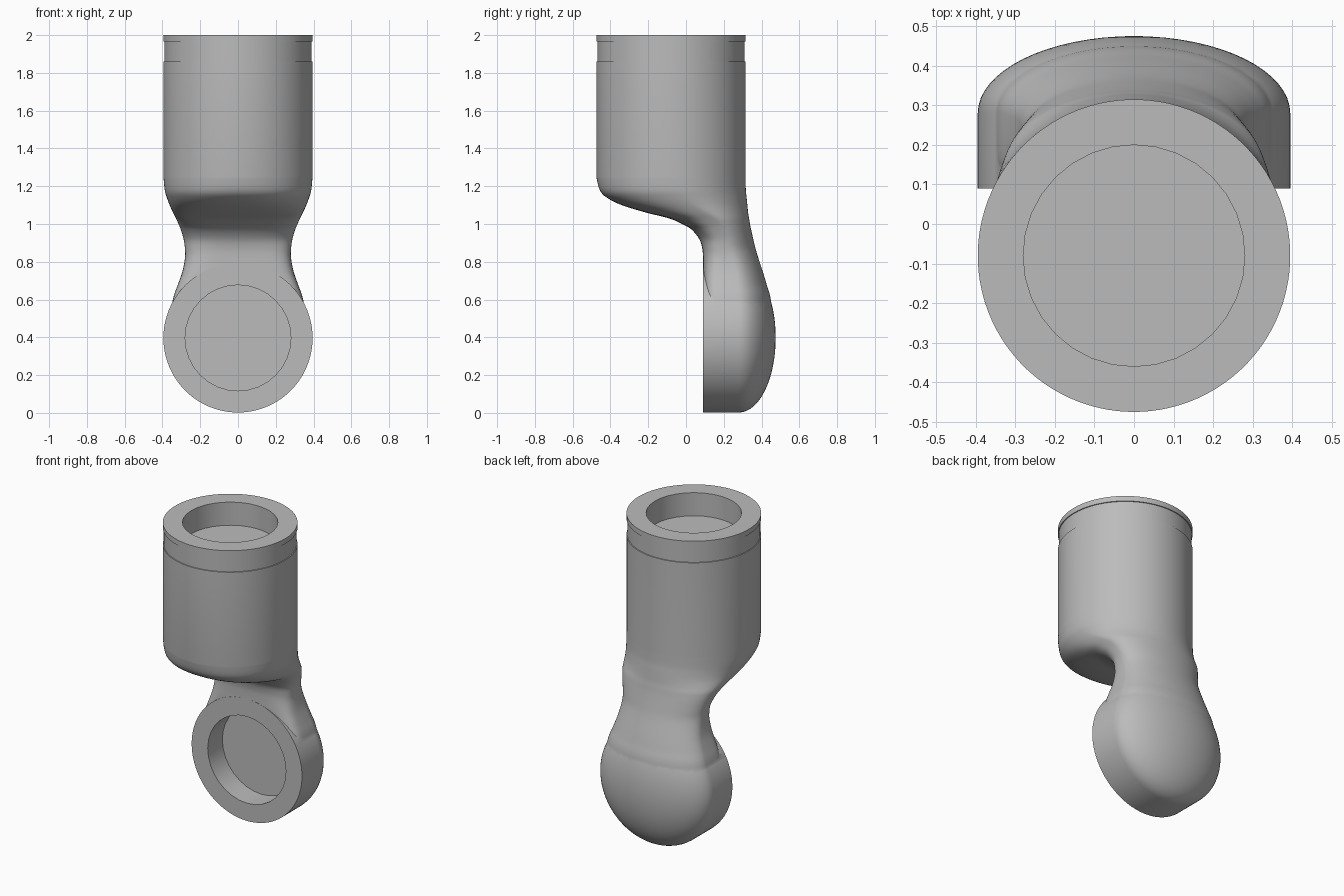
import bpy, bmesh, math
from mathutils import Matrix, Vector

if "Cube" in bpy.data.objects:
    bpy.data.objects.remove(bpy.data.objects["Cube"])

R, CY = 0.395, -0.08        # barrel radius and axis
KNOB_Z, FACE_Y = 0.397, 0.09  # knob axis height and flat face

grey = bpy.data.materials.new("plain grey")
grey.use_nodes = True
colour = (0.5, 0.5, 0.5, 1)
grey.diffuse_color = colour
grey.node_tree.nodes["Principled BSDF"].inputs["Base Color"].default_value = colour


def make(name, bm):
    bmesh.ops.recalc_face_normals(bm, faces=bm.faces)
    mesh = bpy.data.meshes.new(name)
    bm.to_mesh(mesh)
    bm.free()
    mesh.materials.append(grey)
    ob = bpy.data.objects.new(name, mesh)
    bpy.context.collection.objects.link(ob)
    return ob


def loft(name, rings):
    """Skin a list of closed rings and cap both ends."""
    bm = bmesh.new()
    loops = [[bm.verts.new(p) for p in ring] for ring in rings]
    n = len(loops[0])
    for a, b in zip(loops, loops[1:]):
        for i in range(n):
            j = (i + 1) % n
            bm.faces.new((a[i], a[j], b[j], b[i]))
    bm.faces.new(loops[0])
    bm.faces.new(loops[-1])
    return make(name, bm)


def section(z, w, front, mid, back, power, n=96):
    """Rounded outline: elliptic at the back, boxier at the front."""
    ring = []
    for i in range(n):
        t = math.tau * (i + 0.5) / n
        c, s = math.cos(t), math.sin(t)
        e = 2 / power if s < 0 else 1
        depth = mid - front if s < 0 else back - mid
        ring.append((w * math.copysign(abs(c) ** e, c),
                     mid + depth * math.copysign(abs(s) ** e, s), z))
    return ring


def smooth_stations(rows, steps=4):
    """Catmull-Rom interpolation through the stations."""
    pts = [Vector(r) for r in rows]
    pts = [pts[0]] + pts + [pts[-1]]
    out = []
    for a, b, c, d in zip(pts, pts[1:], pts[2:], pts[3:]):
        for k in range(steps):
            t = k / steps
            out.append(b + 0.5 * t * (c - a + t * (2 * a - 5 * b + 4 * c - d
                                                   + t * (3 * (b - c) + d - a))))
    return out + [pts[-1]]


# Neck and shoulder stations: height, half width, front, widest, back, power
stations = [
    (0.45, 0.37, 0.10, 0.28, 0.46, 8),
    (0.60, 0.345, 0.096, 0.28, 0.449, 7),
    (0.68, 0.318, 0.093, 0.27, 0.427, 6),
    (0.75, 0.294, 0.091, 0.26, 0.406, 5),
    (0.82, 0.281, 0.09, 0.24, 0.383, 4),
    (0.87, 0.281, 0.086, 0.22, 0.368, 3.4),
    (0.92, 0.288, 0.07, 0.21, 0.356, 3),
    (0.97, 0.303, 0.03, 0.19, 0.345, 3),
    (1.00, 0.315, -0.02, 0.17, 0.339, 3),
    (1.03, 0.329, -0.09, 0.14, 0.334, 2.9),
    (1.06, 0.344, -0.21, 0.09, 0.329, 2.7),
    (1.10, 0.362, -0.34, 0.02, 0.325, 2.4),
    (1.14, 0.377, -0.42, -0.03, 0.321, 2.2),
    (1.18, 0.388, -0.457, -0.06, 0.317, 2.1),
    (1.25, R, CY - R, CY, CY + R, 2),
]
rings = [section(*s) for s in smooth_stations(stations)]

# Barrel with a shallow band groove below the rim
for z, r in ((1.86, R), (1.861, R - 0.005), (1.965, R - 0.005), (1.966, R), (2, R)):
    rings.append(section(z, r, CY - r, CY, CY + r, 2))
body = loft("arm_link", rings)

# Domed knob, turned about the front-back axis
profile = [(FACE_Y, R)]
for k in range(16):
    t = math.pi / 2 * k / 16
    profile.append((0.28 + 0.195 * math.sin(t), R * math.cos(t)))
profile.append((0.475, 0.012))
knob = loft("knob", [[(r * math.cos(math.tau * i / 80), y,
                       KNOB_Z + r * math.sin(math.tau * i / 80))
                      for i in range(80)] for y, r in profile])


def socket_cutter(name, centre, tilt):
    bm = bmesh.new()
    bmesh.ops.create_cone(bm, cap_ends=True, segments=32, radius1=0.28, radius2=0.28,
                          depth=0.3, matrix=Matrix.Translation(centre)
                          @ Matrix.Rotation(tilt, 4, 'X'))
    return make(name, bm)


top_socket = socket_cutter("top_socket_cutter", (0, CY, 2), 0)
front_socket = socket_cutter("front_socket_cutter", (0, FACE_Y, KNOB_Z), math.pi / 2)

# Join the knob, then cut both sockets
bpy.ops.object.select_all(action='DESELECT')
bpy.context.view_layer.objects.active = body
body.select_set(True)
for other, op in ((knob, 'UNION'), (top_socket, 'DIFFERENCE'), (front_socket, 'DIFFERENCE')):
    mod = body.modifiers.new(other.name, 'BOOLEAN')
    mod.operation, mod.solver, mod.object = op, 'EXACT', other
    bpy.ops.object.modifier_apply(modifier=mod.name)
    bpy.data.objects.remove(other)

bpy.ops.object.shade_smooth_by_angle(angle=math.radians(32))
